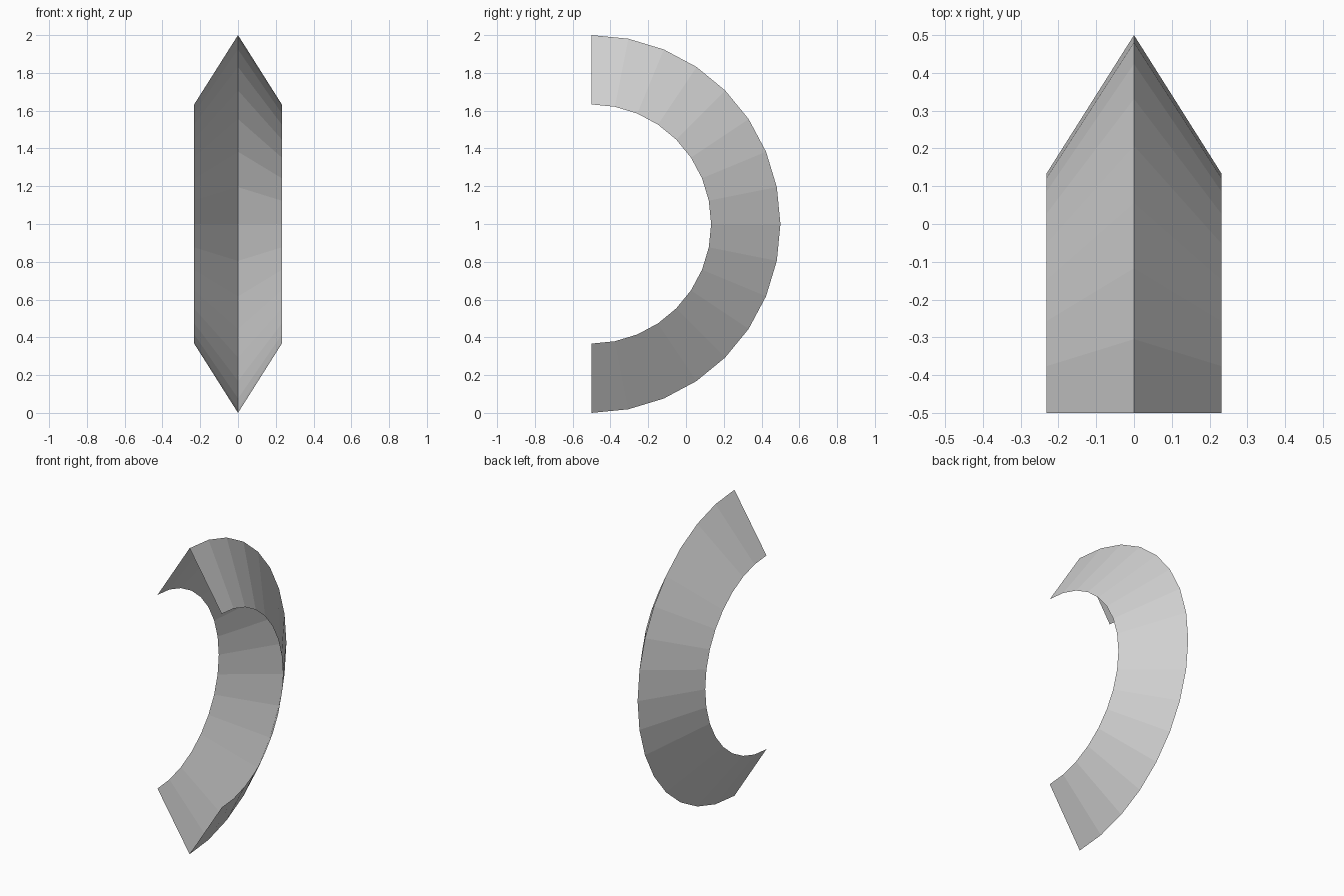
import bpy, bmesh, math
from mathutils import Vector

cube = bpy.data.objects.get("Cube")
if cube:
    bpy.data.objects.remove(cube, do_unlink=True)

# Single plain grey
grey = bpy.data.materials.new("light_grey")
grey.use_nodes = True
colour = (0.64, 0.64, 0.64, 1)
grey.diffuse_color = colour
grey.node_tree.nodes["Principled BSDF"].inputs["Base Color"].default_value = colour

CENTRE = Vector((0, -0.5, 1))
OUTER, INNER, HALF_WIDTH, STEPS = 1.0, 0.633, 0.232, 16

# V-shaped profile: a ridge with two flanks sloping to the inner rims
bm = bmesh.new()
profile = [(-HALF_WIDTH, INNER), (0, OUTER), (HALF_WIDTH, INNER)]
verts = [bm.verts.new(CENTRE + Vector((x, 0, r))) for x, r in profile]
edges = [bm.edges.new(pair) for pair in zip(verts, verts[1:])]

# Sweep it half a turn, from the top round the back to the bottom
bmesh.ops.spin(bm, geom=verts + edges, cent=CENTRE, axis=(1, 0, 0),
               angle=-math.pi, steps=STEPS)

# Turn every face away from the centre of the ring
bm.normal_update()
for face in bm.faces:
    out = face.calc_center_median() - CENTRE
    if face.normal.dot(out) < 0:
        face.normal_flip()

mesh = bpy.data.meshes.new("half_ring_shell")
bm.to_mesh(mesh)
bm.free()
mesh.materials.append(grey)
shell = bpy.data.objects.new("half_ring_shell", mesh)
bpy.context.collection.objects.link(shell)
